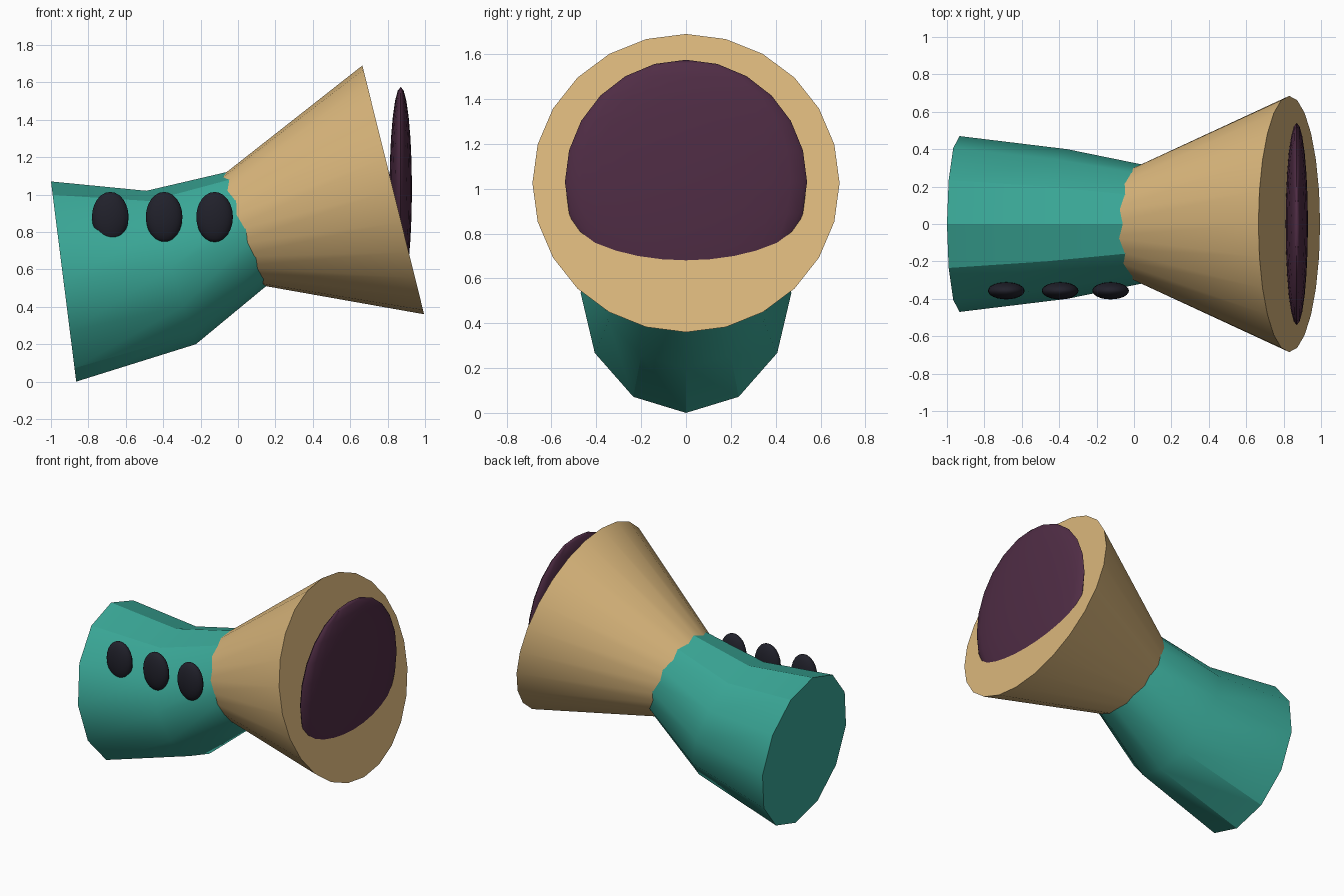
import bpy, bmesh
from math import sin, cos, pi, radians
from mathutils import Vector

cube = bpy.data.objects.get("Cube")
if cube:
    bpy.data.objects.remove(cube)


def material(name, r, g, b):
    mat = bpy.data.materials.new(name)
    mat.use_nodes = True
    mat.diffuse_color = (r, g, b, 1)
    mat.node_tree.nodes["Principled BSDF"].inputs["Base Color"].default_value = (r, g, b, 1)
    return mat


tan = material("tan", 0.70, 0.47, 0.20)
teal = material("teal", 0.042, 0.39, 0.31)
plum = material("plum", 0.08, 0.026, 0.06)
charcoal = material("charcoal", 0.015, 0.015, 0.024)


def finish(obj, name, mat):
    obj.name = name
    obj.data.materials.clear()
    obj.data.materials.append(mat)
    bpy.ops.object.select_all(action='DESELECT')
    obj.select_set(True)
    bpy.context.view_layer.objects.active = obj
    bpy.ops.object.shade_smooth_by_angle(angle=radians(30))


def tube(name, rings, sides, mat):
    """Capped tube; each ring is (top x, top z, bottom x, bottom z, half width)."""
    bm = bmesh.new()
    loops = []
    for tx, tz, bx, bz, width in rings:
        top, bottom = Vector((tx, 0, tz)), Vector((bx, 0, bz))
        mid, up, side = (top + bottom) / 2, (top - bottom) / 2, Vector((0, width, 0))
        angles = [2 * pi * i / sides for i in range(sides)]
        loops.append([bm.verts.new(mid + up * cos(a) + side * sin(a)) for a in angles])
    for a, b in zip(loops, loops[1:]):
        for i in range(sides):
            j = (i + 1) % sides
            bm.faces.new((a[i], a[j], b[j], b[i]))
    bm.faces.new(loops[0])
    bm.faces.new(loops[-1])
    bmesh.ops.recalc_face_normals(bm, faces=bm.faces)
    mesh = bpy.data.meshes.new(name)
    bm.to_mesh(mesh)
    bm.free()
    obj = bpy.data.objects.new(name, mesh)
    bpy.context.collection.objects.link(obj)
    finish(obj, name, mat)


def ellipsoid(name, center, radii, mat):
    bpy.ops.mesh.primitive_uv_sphere_add(segments=24, ring_count=12, location=center)
    obj = bpy.context.object
    obj.scale = radii
    bpy.ops.object.transform_apply(location=False, rotation=False, scale=True)
    finish(obj, name, mat)


# Bent body, its narrow end tucked inside the flared cone
tube("body", [(-1.0, 1.07, -0.865, 0.0, 0.47),
              (-0.49, 1.02, -0.225, 0.20, 0.40),
              (0.11, 1.16, 0.30, 0.634, 0.285)], 12, teal)

# Flared cone, tilted upward
tube("flared_cone", [(-0.165, 1.038, -0.025, 0.541, 0.257),
                     (0.665, 1.69, 0.995, 0.36, 0.685)], 24, tan)

# Domed disc set into the wide end
ellipsoid("end_disc", (0.87, 0, 1.03), (0.06, 0.54, 0.545), plum)

# Row of buttons along the front
for i, x in enumerate((-0.683, -0.395, -0.125)):
    ellipsoid(f"button_{i + 1}", (x, -0.357, 0.88), (0.098, 0.046, 0.134), charcoal)
